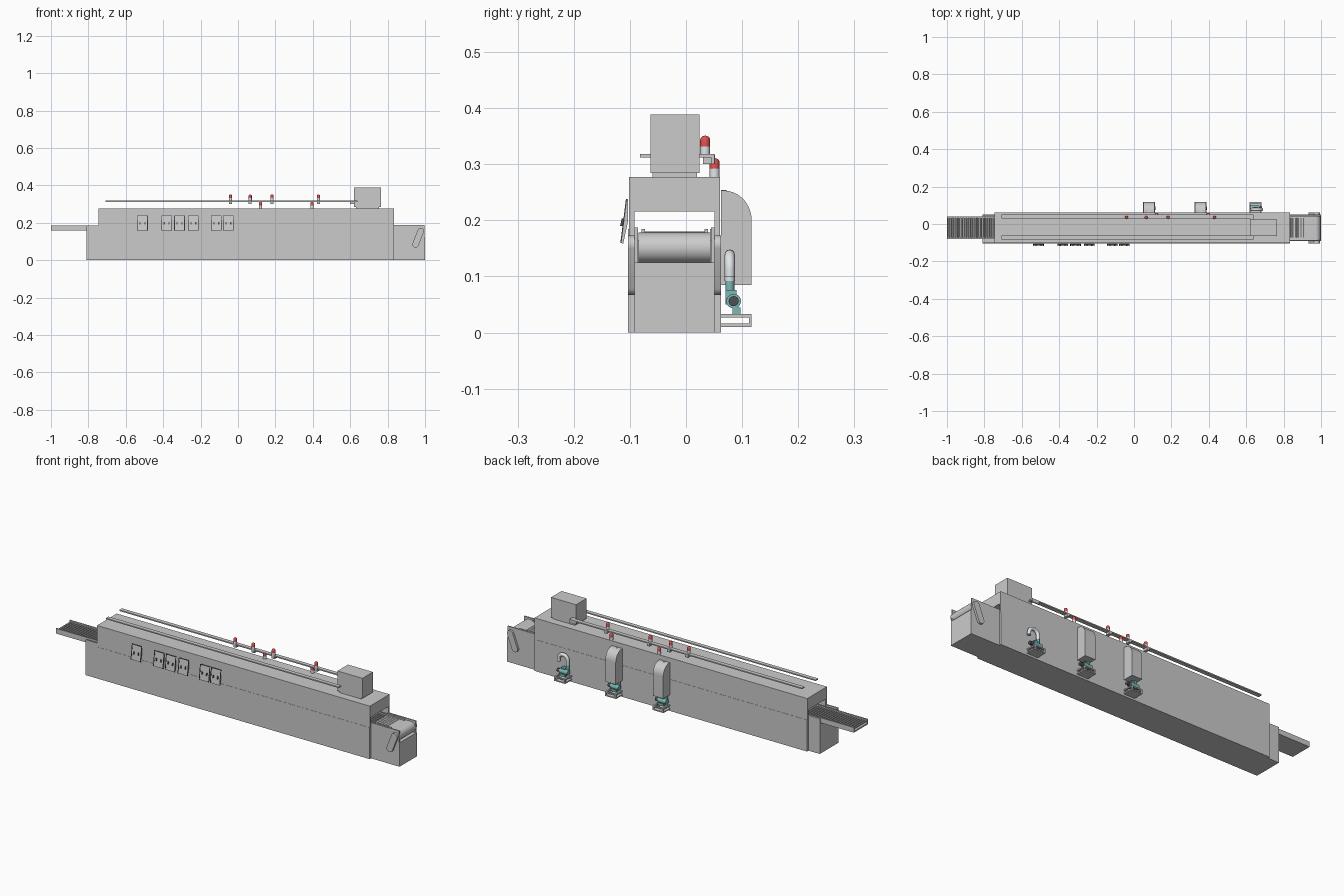
import bpy, bmesh, math
from mathutils import Vector

if "Cube" in bpy.data.objects:
    bpy.data.objects.remove(bpy.data.objects["Cube"])


def material(name, color):
    m = bpy.data.materials.new(name)
    m.diffuse_color = (*color, 1)
    m.use_nodes = True
    m.node_tree.nodes["Principled BSDF"].inputs["Base Color"].default_value = m.diffuse_color
    return m


RED = material("red_lens", (0.75, 0.08, 0.08))
WHITE = material("pale_metal", (0.75, 0.79, 0.82))
TEAL = material("teal_paint", (0.2, 0.48, 0.46))
DARK = material("dark_trim", (0.08, 0.08, 0.09))


def finish(name, bm, mat=None, smooth=False):
    bmesh.ops.recalc_face_normals(bm, faces=bm.faces)
    me = bpy.data.meshes.new(name)
    bm.to_mesh(me)
    bm.free()
    ob = bpy.data.objects.new(name, me)
    bpy.context.collection.objects.link(ob)
    if mat:
        me.materials.append(mat)
    if smooth:
        bpy.ops.object.select_all(action='DESELECT')
        ob.select_set(True)
        bpy.context.view_layer.objects.active = ob
        bpy.ops.object.shade_smooth_by_angle(angle=math.radians(35))
    return ob


def prism(name, pts, axis, a, b, mat=None, smooth=False):
    """Extrude a profile along x (points are y,z) or y (points are x,z)."""
    bm = bmesh.new()
    put = (lambda p: (a, p[0], p[1])) if axis == 'x' else (lambda p: (p[0], a, p[1]))
    face = bm.faces.new([bm.verts.new(put(p)) for p in pts])
    ext = bmesh.ops.extrude_face_region(bm, geom=[face])
    d = Vector((b - a, 0, 0)) if axis == 'x' else Vector((0, b - a, 0))
    bmesh.ops.translate(bm, vec=d, verts=[v for v in ext['geom'] if isinstance(v, bmesh.types.BMVert)])
    return finish(name, bm, mat, smooth)


def box(name, x0, x1, y0, y1, z0, z1, mat=None):
    return prism(name, [(y0, z0), (y1, z0), (y1, z1), (y0, z1)], 'x', x0, x1, mat)


def arc(cx, cz, r, a0, a1, n=12):
    return [(cx + r * math.cos(math.radians(a0 + (a1 - a0) * i / n)),
             cz + r * math.sin(math.radians(a0 + (a1 - a0) * i / n))) for i in range(n + 1)]


def rod(name, p, q, r, mat=None, n=20):
    """Cylinder between two points."""
    p, q = Vector(p), Vector(q)
    bm = bmesh.new()
    bmesh.ops.create_cone(bm, cap_ends=True, segments=n, radius1=r, radius2=r, depth=(q - p).length)
    bmesh.ops.rotate(bm, verts=bm.verts, matrix=Vector((0, 0, 1)).rotation_difference(q - p).to_matrix())
    bmesh.ops.translate(bm, verts=bm.verts, vec=(p + q) / 2)
    return finish(name, bm, mat, True)


def pipe(name, pts, r, mat=None):
    cu = bpy.data.curves.new(name, 'CURVE')
    cu.dimensions = '3D'
    cu.bevel_depth = r
    cu.bevel_resolution = 4
    cu.use_fill_caps = True
    sp = cu.splines.new('POLY')
    sp.points.add(len(pts) - 1)
    for pt, co in zip(sp.points, pts):
        pt.co = (*co, 1)
    ob = bpy.data.objects.new(name, cu)
    bpy.context.collection.objects.link(ob)
    if mat:
        cu.materials.append(mat)
    return ob


# Tunnel housing: solid base and an arch-shaped upper shell, open at both ends
F, B = -0.103, 0.062
box("lower_housing", -0.745, 0.835, F, B, 0, 0.165)
prism("upper_housing", [(F + .001, .165), (F + .001, .277), (B - .001, .277), (B - .001, .165),
                        (.051, .165), (.051, .216), (-.092, .216), (-.092, .165)], 'x', -0.745, 0.835)
box("outfeed_base", -0.81, -0.745, F, 0.05, 0, 0.165)
for y in (F, 0.043):
    box("outfeed_cheek", -0.81, -0.745, y, y + 0.007, 0.165, 0.185)

# Infeed end: base, side cheeks, drum and slanted guards
box("infeed_base", 0.835, 1.0, -0.092, 0.051, 0, 0.125)
for y in (-0.092, 0.0445):
    box("infeed_cheek", 0.835, 0.997, y, y + 0.0065, 0.125, 0.187)
drum = [(0.835, 0.128), (0.97, 0.124)] + arc(0.97, 0.151, 0.027, -80, 80, 16) + [(0.97, 0.178), (0.835, 0.178)]
prism("infeed_belt", drum, 'y', -0.085, 0.044, smooth=True)
tilt = math.degrees(math.atan2(0.072, 0.028))
guard = arc(0.977, 0.156, 0.017, tilt - 90, tilt + 90) + arc(0.949, 0.084, 0.017, tilt + 90, tilt + 270)
for y in (F, 0.051):
    prism("drive_guard", guard, 'y', y, y + 0.011, smooth=True)

# Conveyor running through the tunnel
box("conveyor_bed", -1.0, 0.94, -0.076, 0.036, 0.158, 0.166)
for y in (-0.079, 0.033):
    box("conveyor_side", -1.0, 0.94, y, y + 0.006, 0.158, 0.185)
for i in range(132):
    x = -0.992 + i * 0.0145
    rod("roller", (x, -0.074, 0.1755), (x, 0.034, 0.1755), 0.0048, n=10)

# Control cabinet on the roof
box("cabinet_foot", 0.63, 0.755, -0.06, 0.02, 0.277, 0.284)
box("cabinet", 0.62, 0.765, -0.063, 0.024, 0.284, 0.389)

# Cable trays above the roof, the rear one turning into the cabinet
box("front_tray", -0.708, 0.64, -0.082, -0.061, 0.312, 0.318)
box("rear_tray", -0.708, 0.64, 0.03, 0.051, 0.312, 0.318)
box("rear_tray_lip", 0.6, 0.64, 0.045, 0.051, 0.3, 0.312)
box("tray_link", 0.62, 0.64, 0.02, 0.031, 0.312, 0.318)
box("front_tray_link", 0.62, 0.64, -0.064, -0.06, 0.312, 0.318)


# Warning beacons
def beacon(x, y, z):
    rod("beacon_base", (x, y, z), (x, y, z + 0.015), 0.0088, WHITE)
    bm = bmesh.new()
    prof = [(0.0088, 0), (0.0088, 0.012)] + [(0.0088 * math.cos(a), 0.012 + 0.0075 * math.sin(a))
                                             for a in (0.4, 0.8, 1.2)] + [(0, 0.0195)]
    vs = [bm.verts.new((px, 0, pz)) for px, pz in prof]
    es = [bm.edges.new(e) for e in zip(vs, vs[1:])]
    bmesh.ops.spin(bm, geom=vs + es, cent=(0, 0, 0), axis=(0, 0, 1), angle=math.tau, steps=16)
    bmesh.ops.remove_doubles(bm, verts=bm.verts, dist=0.0001)
    bmesh.ops.translate(bm, verts=bm.verts, vec=(x, y, z + 0.0145))
    finish("beacon_lens", bm, RED, True)


for x in (-0.04, 0.065, 0.182, 0.43):
    beacon(x, 0.034, 0.317)
    box("beacon_bracket", x - 0.008, x + 0.008, 0.03, 0.052, 0.3, 0.317)
for x in (0.12, 0.396):
    beacon(x, 0.051, 0.277)

# Tilted operator panels on the front
for x in (-0.511, -0.381, -0.313, -0.239, -0.116, -0.052):
    prism("panel", [(F, 0.237), (-0.106, 0.237), (-0.116, 0.16), (-0.112, 0.158), (F, 0.2)],
          'x', x - 0.027, x + 0.027)
    for s in (-1, 1):
        prism("panel_edge", [(-0.105, 0.238), (-0.107, 0.238), (-0.117, 0.16), (-0.115, 0.159)],
              'x', x + s * 0.027 - 0.002, x + s * 0.027 + 0.002, DARK)
    prism("panel_top_edge", [(-0.104, 0.235), (-0.107, 0.235), (-0.107, 0.238), (-0.104, 0.238)],
          'x', x - 0.028, x + 0.028, DARK)
    for dx in (-0.013, 0.013):
        prism("panel_handle", [(-0.109, 0.203), (-0.1145, 0.203), (-0.1175, 0.19), (-0.111, 0.19)],
              'x', x + dx - 0.003, x + dx + 0.003, DARK)

# Rear exhaust hoods with a rounded shoulder
hood = [(B, 0.085), (0.117, 0.085)] + arc(0.067, 0.2, 0.05, 0, 85) + [(B, 0.253)]
hood = [(y, z if z < 0.2 or y == B else 0.2 + (z - 0.2) * 1.06) for y, z in hood]
for x in (0.08, 0.355):
    prism("exhaust_hood", hood, 'x', x - 0.03, x + 0.03, smooth=True)
    rod("hood_flange", (x, 0.067, 0.235), (x, 0.067, 0.254), 0.005, WHITE)

# Rear pumps, each on a small open frame
for x in (0.08, 0.355, 0.65):
    for z in (0.01, 0.027):
        for dx in (-0.032, 0.024):
            box("frame_bar", x + dx, x + dx + 0.008, B, 0.117, z, z + 0.006)
        box("frame_cross", x - 0.032, x + 0.032, 0.109, 0.117, z, z + 0.006)
    for dx in (-0.032, 0.024):
        box("frame_post", x + dx, x + dx + 0.008, 0.112, 0.117, 0.01, 0.033)
    box("frame_plate", x - 0.032, x + 0.032, B, 0.112, 0.01, 0.015)
    box("pump_foot", x - 0.018, x + 0.018, 0.083, 0.097, 0.033, 0.045, TEAL)
    rod("pump_motor", (x - 0.03, 0.085, 0.056), (x + 0.018, 0.085, 0.056), 0.013, TEAL)
    rod("pump_cap", (x + 0.018, 0.085, 0.056), (x + 0.034, 0.085, 0.056), 0.009, DARK)
    rod("pump_outlet", (x - 0.02, 0.078, 0.05), (x - 0.02, 0.078, 0.096), 0.008, TEAL)
    box("pump_block", x - 0.012, x + 0.01, 0.07, 0.09, 0.06, 0.076, TEAL)

# Gooseneck pipe on the uncovered pump
bend = arc(0.656, 0.113, 0.026, 180, 0, 14)
pipe("gooseneck", [(0.63, 0.078, 0.092)] + [(x, 0.078, z) for x, z in bend] + [(0.682, 0.078, 0.1)], 0.009, WHITE)
